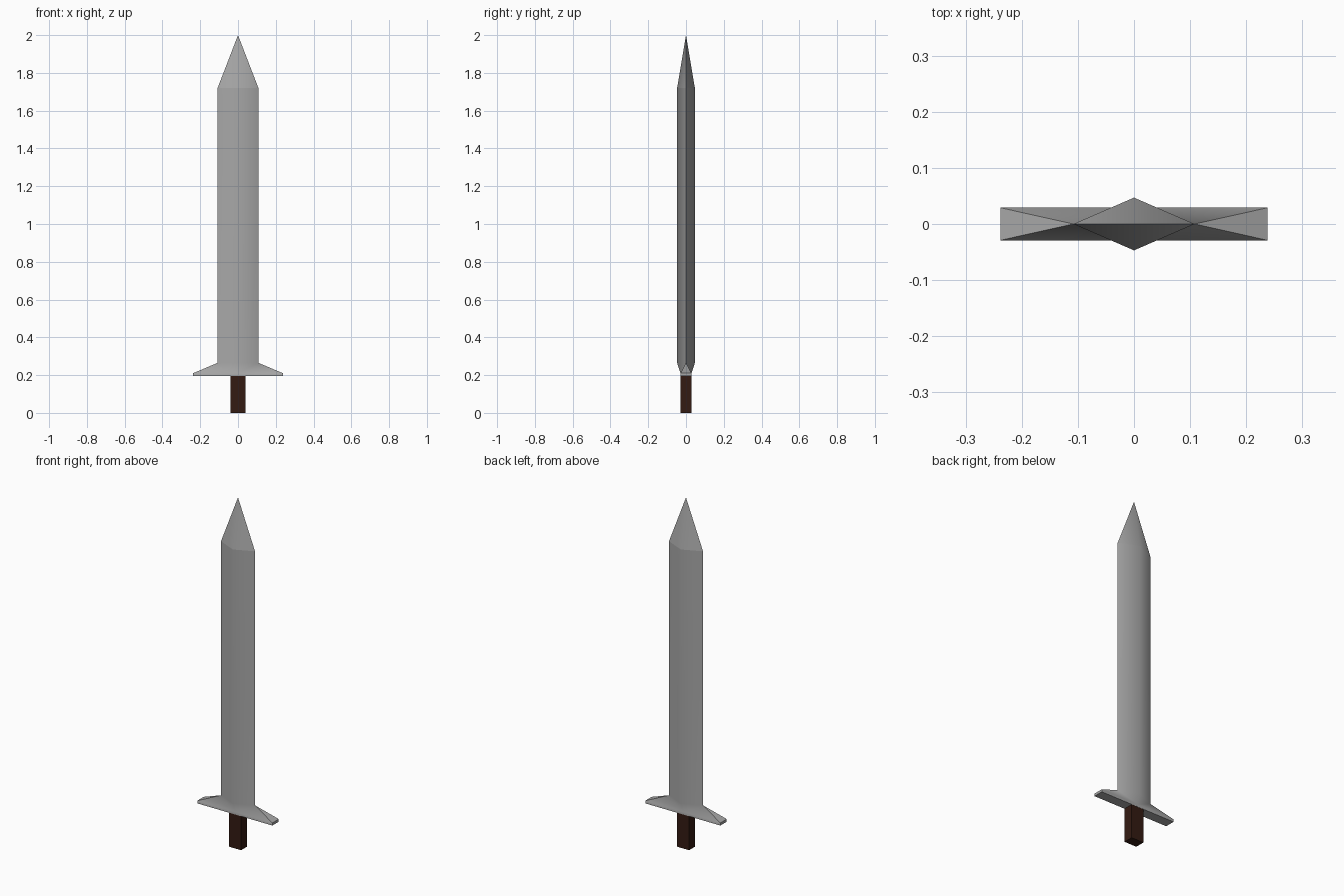
import bpy, bmesh, math

if "Cube" in bpy.data.objects:
    bpy.data.objects.remove(bpy.data.objects["Cube"])

def paint(obj, name, color):
    mat = bpy.data.materials.new(name)
    mat.diffuse_color = (*color, 1)
    mat.use_nodes = True
    mat.node_tree.nodes["Principled BSDF"].inputs["Base Color"].default_value = mat.diffuse_color
    obj.data.materials.append(mat)

# Blade and guard: one quarter as a mesh, mirrored over x and y
verts = {
    "low_mid": (0, .029, .195), "low_corner": (.238, .029, .195),
    "low_end": (.238, 0, .195), "low_centre": (0, 0, .195),
    "mid": (0, .029, .21), "corner": (.238, .029, .21), "end": (.238, 0, .21),
    "ridge": (0, .047, .265), "edge": (.108, 0, .265),
    "ridge_top": (0, .047, 1.72), "edge_top": (.108, 0, 1.72),
    "tip": (0, 0, 2),
}
faces = [
    "low_centre low_mid low_corner low_end",    # underside
    "low_mid mid corner low_corner",            # guard side
    "low_corner corner end low_end",            # guard end
    "corner edge end", "mid edge corner",       # guard slopes
    "mid ridge edge",                           # flare into blade
    "ridge ridge_top edge_top edge",            # blade
    "ridge_top tip edge_top",                   # point
]
bm = bmesh.new()
v = {name: bm.verts.new(co) for name, co in verts.items()}
for f in faces:
    bm.faces.new([v[n] for n in f.split()])
mesh = bpy.data.meshes.new("blade_and_guard")
bm.to_mesh(mesh)
bm.free()
blade = bpy.data.objects.new("blade_and_guard", mesh)
bpy.context.collection.objects.link(blade)
bpy.context.view_layer.objects.active = blade
blade.select_set(True)
mirror = blade.modifiers.new("mirror", 'MIRROR')
mirror.use_axis = (True, True, False)
bpy.ops.object.modifier_apply(modifier=mirror.name)

# Soft central ridge, crisp edges and shoulder
bm = bmesh.new()
bm.from_mesh(blade.data)
bmesh.ops.recalc_face_normals(bm, faces=bm.faces)
for f in bm.faces:
    f.smooth = True
for e in bm.edges:
    shoulder = all(abs(p.co.z - 1.72) < .001 for p in e.verts)
    e.smooth = not shoulder and e.calc_face_angle(0) < math.radians(50)
bm.to_mesh(blade.data)
bm.free()
weighted = blade.modifiers.new("weighted_normals", 'WEIGHTED_NORMAL')
weighted.keep_sharp = True
paint(blade, "dark_steel", (.39, .39, .39))

# Grip: dark brown square bar
bpy.ops.mesh.primitive_cube_add(size=1, location=(0, 0, .0985))
grip = bpy.context.object
grip.name = "grip"
grip.scale = (.078, .056, .197)
paint(grip, "dark_wood", (.034, .011, .006))
